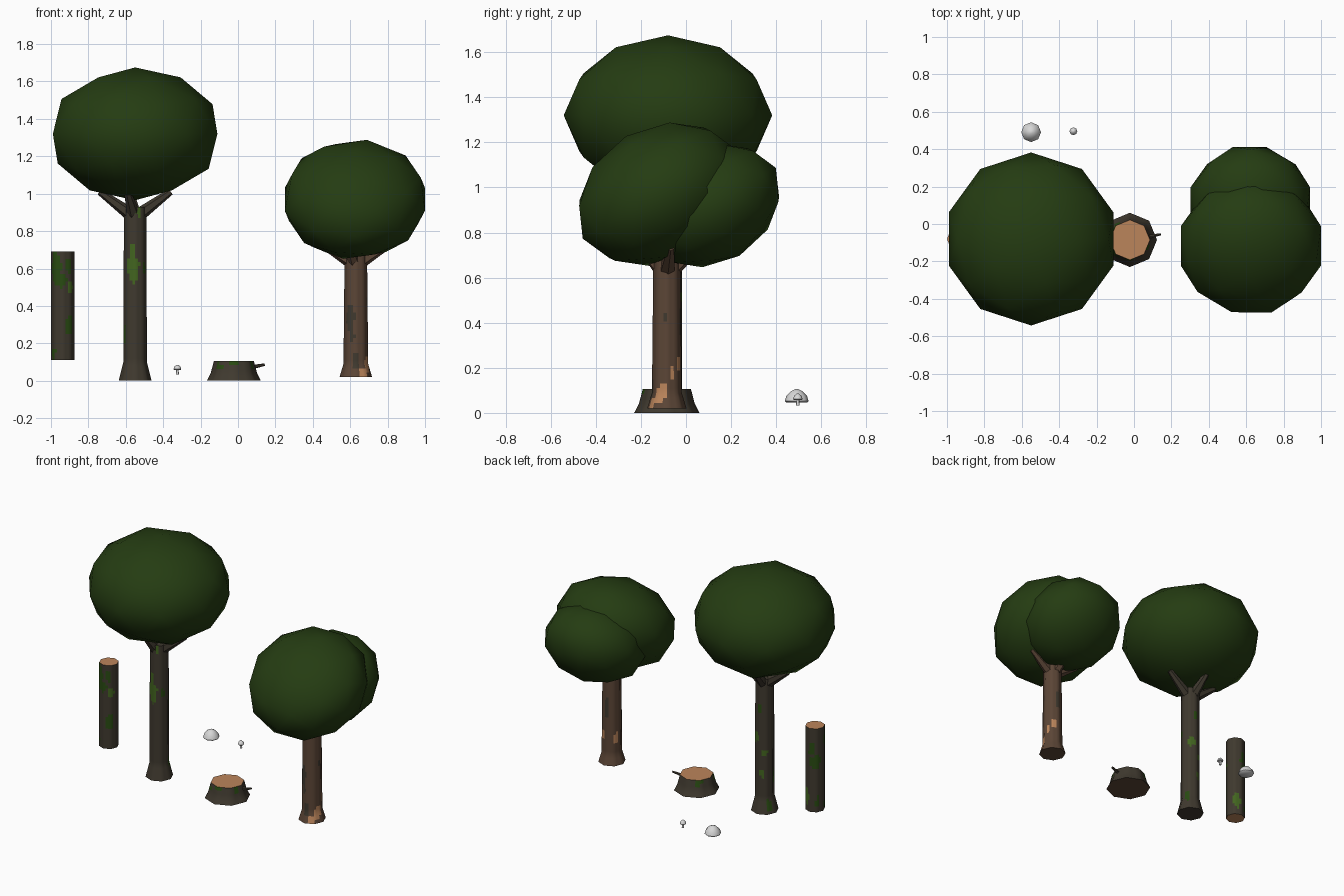
import bpy, bmesh, math, random
from mathutils import Vector

if "Cube" in bpy.data.objects:
    bpy.data.objects.remove(bpy.data.objects["Cube"])

random.seed(4)


def mat(name, r, g, b):
    m = bpy.data.materials.new(name)
    m.diffuse_color = (r, g, b, 1)
    m.use_nodes = True
    m.node_tree.nodes["Principled BSDF"].inputs["Base Color"].default_value = m.diffuse_color
    return m


LEAF = mat("leaf green", 0.018, 0.045, 0.006)
GREY = mat("grey bark", 0.050, 0.041, 0.028)
BROWN = mat("brown bark", 0.105, 0.060, 0.037)
WOOD = mat("cut wood", 0.50, 0.235, 0.105)
MOSS = mat("bright moss", 0.055, 0.13, 0.014)
DARK = mat("dark moss", 0.022, 0.070, 0.006)
PALE = mat("pale mushroom", 0.68, 0.68, 0.68)


def finish(name, bm, mats, angle=50):
    me = bpy.data.meshes.new(name)
    bmesh.ops.recalc_face_normals(bm, faces=bm.faces)
    bm.to_mesh(me)
    bm.free()
    ob = bpy.data.objects.new(name, me)
    bpy.context.collection.objects.link(ob)
    for m in mats:
        me.materials.append(m)
    bpy.ops.object.select_all(action='DESELECT')
    ob.select_set(True)
    bpy.context.view_layer.objects.active = ob
    bpy.ops.object.shade_smooth_by_angle(angle=math.radians(angle))
    return ob


def canopy(name, loc, radius, height, tilt=0):
    bm = bmesh.new()
    bmesh.ops.create_icosphere(bm, subdivisions=2, radius=1)
    ob = finish(name, bm, [LEAF], 80)
    ob.location, ob.scale = loc, (radius, radius, height)
    ob.rotation_euler.x = math.radians(tilt)


def lathe(name, x, y, profile, mats, spots=(), bottom=0, top=0, sides=8, cols=3, step=0.02):
    """Eight-sided turned part; spots = (angle, z, half angle, half height, slot)."""
    rows = []
    for (z0, r0), (z1, r1) in zip(profile, profile[1:]):
        n = max(1, round((z1 - z0) / step))
        rows += [(z0 + (z1 - z0) * i / n, r0 + (r1 - r0) * i / n) for i in range(n)]
    rows.append(profile[-1])
    corners = [Vector((math.cos(2 * math.pi * i / sides), math.sin(2 * math.pi * i / sides)))
               for i in range(sides)]
    outline = [corners[i].lerp(corners[(i + 1) % sides], j / cols)
               for i in range(sides) for j in range(cols)]
    bm = bmesh.new()
    rings = [[bm.verts.new((x + p.x * r, y + p.y * r, z)) for p in outline] for z, r in rows]
    n = len(outline)
    for a, b in zip(rings, rings[1:]):
        for i in range(n):
            f = bm.faces.new((a[i], a[(i + 1) % n], b[(i + 1) % n], b[i]))
            c = f.calc_center_median()
            az = math.degrees(math.atan2(c.y - y, c.x - x))
            for s_az, s_z, w, h, slot in spots:
                d = (az - s_az + 180) % 360 - 180
                if (d / w) ** 2 + ((c.z - s_z) / h) ** 2 < random.uniform(0.6, 1.25):
                    f.material_index = slot
    bm.faces.new(rings[0][::-1]).material_index = bottom
    bm.faces.new(rings[-1]).material_index = top
    return finish(name, bm, mats)


def limb(name, a, b, r0, r1, m):
    a, b = Vector(a), Vector(b)
    bm = bmesh.new()
    bmesh.ops.create_cone(bm, cap_ends=True, segments=6, radius1=r0, radius2=r1,
                          depth=(b - a).length)
    ob = finish(name, bm, [m])
    ob.rotation_mode = 'QUATERNION'
    ob.rotation_quaternion = (b - a).to_track_quat('Z', 'Y')
    ob.location = (a + b) / 2


def branches(name, x, y, z, rise, m):
    for i, (az, reach) in enumerate(((5, 0.19), (100, 0.14), (175, 0.19), (250, 0.12))):
        c, s = math.cos(math.radians(az)), math.sin(math.radians(az))
        limb(f"{name}_{i + 1}", (x + 0.025 * c, y + 0.025 * s, z),
             (x + reach * c, y + reach * s, z + rise), 0.036, 0.018, m)


# Tall tree
TX, Y = -0.55, -0.08
canopy("tall_canopy", (TX, Y, 1.32), 0.4625, 0.355)
lathe("tall_trunk", TX, Y, [(0, 0.088), (0.1, 0.063), (0.93, 0.06)],
      [GREY, MOSS, DARK],
      [(-100, 0.60, 38, 0.07, 1), (-105, 0.68, 15, 0.05, 1), (-70, 0.90, 18, 0.025, 1),
       (-165, 0.24, 15, 0.05, 2), (-35, 0.60, 16, 0.04, 2), (125, 0.42, 22, 0.025, 1),
       (105, 0.27, 24, 0.025, 1), (150, 0.05, 22, 0.04, 2), (60, 0.52, 28, 0.04, 1),
       (30, 0.10, 15, 0.05, 2), (90, 0.72, 16, 0.03, 2)])
branches("tall_branch", TX, Y, 0.89, 0.12, GREY)

# Short tree with two overlapping tilted crowns
SX = 0.63
canopy("short_canopy_front", (0.625, -0.117, 0.97), 0.394, 0.298, 30)
canopy("short_canopy_back", (0.622, 0.108, 0.92), 0.335, 0.258, 30)
lathe("short_trunk", SX, -0.085, [(0.02, 0.087), (0.09, 0.066), (0.68, 0.06)],
      [BROWN, GREY, WOOD],
      [(-120, 0.34, 24, 0.07, 1), (-110, 0.24, 14, 0.03, 1), (-90, 0.11, 14, 0.05, 1),
       (90, 0.41, 20, 0.07, 1), (-10, 0.43, 13, 0.02, 1), (-60, 0.04, 20, 0.02, 2),
       (-25, 0.09, 24, 0.04, 2), (22, 0.17, 13, 0.03, 2), (55, 0.22, 20, 0.03, 2),
       (150, 0.2, 15, 0.04, 2)])
branches("short_branch", SX, -0.085, 0.635, 0.10, BROWN)

# Standing log
lathe("log", -0.9375, Y, [(0.11, 0.0625), (0.69, 0.0625)], [GREY, MOSS, DARK, WOOD],
      [(-130, 0.61, 32, 0.07, 2), (-100, 0.53, 40, 0.03, 2), (-60, 0.62, 14, 0.05, 2),
       (-50, 0.30, 24, 0.06, 2), (-150, 0.15, 25, 0.03, 2), (-40, 0.50, 18, 0.03, 1),
       (125, 0.46, 36, 0.05, 2), (100, 0.55, 20, 0.05, 2), (60, 0.22, 26, 0.06, 1),
       (140, 0.18, 15, 0.04, 2)], bottom=3, top=3)

# Stump with twig
lathe("stump", -0.022, -0.085, [(0, 0.145), (0.04, 0.124), (0.105, 0.107)],
      [GREY, DARK, WOOD, BROWN],
      [(-85, 0.09, 12, 0.015, 1), (-20, 0.085, 14, 0.02, 1), (130, 0.09, 14, 0.02, 1),
       (-140, 0.08, 12, 0.02, 1)], bottom=3, top=2)
limb("stump_twig", (0.05, -0.075, 0.068), (0.142, -0.055, 0.086), 0.013, 0.007, GREY)

# Large mushroom cap and small mushroom
lathe("large_mushroom_cap", -0.55, 0.491,
      [(0.045, 0.045), (0.052, 0.053), (0.075, 0.046), (0.096, 0.026), (0.105, 0.008)],
      [PALE], cols=1, step=1)
lathe("small_mushroom_stem", -0.324, 0.496, [(0.033, 0.008), (0.068, 0.006)],
      [PALE], cols=1, step=1)
lathe("small_mushroom_cap", -0.324, 0.496,
      [(0.058, 0.018), (0.062, 0.021), (0.076, 0.016), (0.085, 0.005)],
      [PALE], cols=1, step=1)
